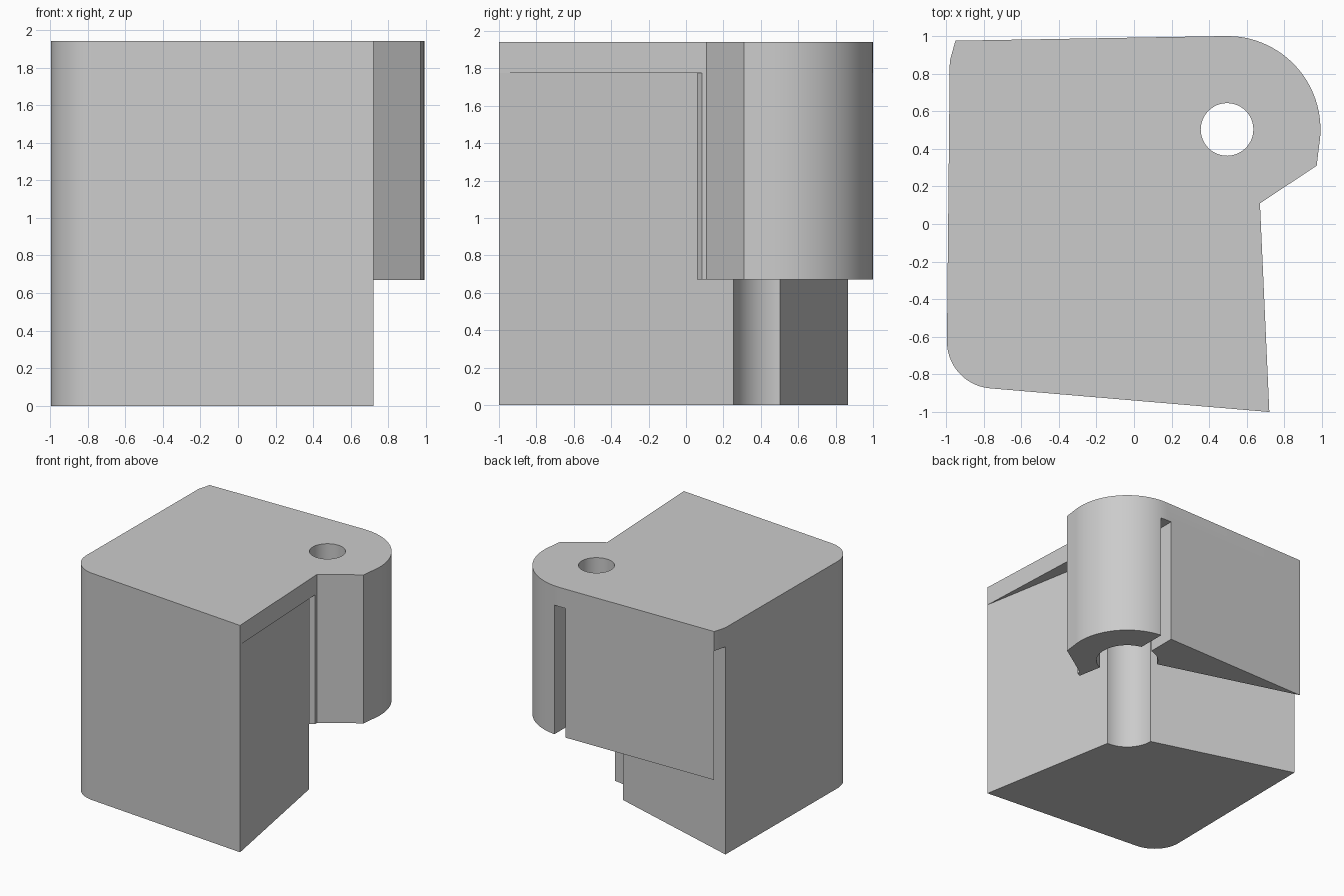
import bpy
import bmesh
from math import radians, sin, cos

if "Cube" in bpy.data.objects:
    bpy.data.objects.remove(bpy.data.objects["Cube"])

# Heights: foot of the hinge, underside of the lid, top
HINGE_Z, LID_Z, TOP_Z = 0.67, 1.775, 1.94
PIVOT = (0.495, 0.503)
OUTER_R, POCKET_R, BORE_R = 0.497, 0.25, 0.14

grey = bpy.data.materials.new("plain grey")
grey.use_nodes = True
grey.diffuse_color = (0.6, 0.6, 0.6, 1)
grey.node_tree.nodes["Principled BSDF"].inputs["Base Color"].default_value = (0.6, 0.6, 0.6, 1)


def arc(centre, radius, start, end, steps):
    angles = [radians(start + (end - start) * i / steps) for i in range(steps + 1)]
    return [(centre[0] + radius * cos(a), centre[1] + radius * sin(a)) for a in angles]


def prism(name, outline, bottom, top):
    """Upright solid from a plan outline."""
    bm = bmesh.new()
    base = bm.faces.new([bm.verts.new((x, y, bottom)) for x, y in outline])
    grown = bmesh.ops.extrude_face_region(bm, geom=[base])["geom"]
    bmesh.ops.translate(bm, vec=(0, 0, top - bottom),
                        verts=[v for v in grown if isinstance(v, bmesh.types.BMVert)])
    bmesh.ops.recalc_face_normals(bm, faces=bm.faces)
    mesh = bpy.data.meshes.new(name)
    bm.to_mesh(mesh)
    bm.free()
    mesh.materials.append(grey)
    obj = bpy.data.objects.new(name, mesh)
    bpy.context.collection.objects.link(obj)
    return obj


def combine(target, other, operation):
    mod = target.modifiers.new(operation, "BOOLEAN")
    mod.operation, mod.solver, mod.object = operation, "EXACT", other
    bpy.context.view_layer.objects.active = target
    bpy.ops.object.modifier_apply(modifier=mod.name)
    bpy.data.objects.remove(other)


# Shared plan outlines
back_tip, back_left, front_right = (-0.95, 0.975), (-0.98, 0.867), (0.72, -1.0)
slot_edge = (0.443, 0.999)
notch = [(0.671, 0.085), (0.67, 0.11), (0.972, 0.31)]
hinge_arc = arc(PIVOT, OUTER_R, -10, 84, 32)
round_corner = arc((-0.745, -0.625), 0.25, 180, 265, 24)

# Lid covering everything, with the pivot bore
lid = prism("hinged_block", [front_right] + notch + hinge_arc
            + [(PIVOT[0], 1.0), slot_edge, back_tip, back_left] + round_corner, LID_Z, TOP_Z)
bore = prism("bore_cutter", arc(PIVOT, BORE_R, 0, 352.5, 47), LID_Z - 0.1, TOP_Z + 0.1)
combine(lid, bore, "DIFFERENCE")

# Main block with a hollow quarter-round at the pivot
block = prism("main_block", [front_right] + arc(PIVOT, POCKET_R, 270, 180, 24)
              + [back_left] + round_corner, 0, LID_Z)

# Curved hinge shell, open toward the pivot
shell = prism("hinge_shell", notch + hinge_arc
              + arc(PIVOT, POCKET_R, 78, -67, 40) + [(0.632, 0.06)], HINGE_Z, LID_Z)

# Wedge-shaped back wall, tapering to the left corner
wall = prism("back_wall", [back_tip, slot_edge] + arc(PIVOT, POCKET_R, 102, 154, 14),
             HINGE_Z, LID_Z)

for part in (block, shell, wall):
    combine(lid, part, "UNION")

# Merge flat regions, then smooth only the curved walls
bm = bmesh.new()
bm.from_mesh(lid.data)
bmesh.ops.remove_doubles(bm, verts=bm.verts, dist=0.0001)
bmesh.ops.dissolve_limit(bm, angle_limit=radians(0.3), verts=bm.verts, edges=bm.edges)
bm.to_mesh(lid.data)
bm.free()
bpy.ops.object.select_all(action="DESELECT")
lid.select_set(True)
bpy.context.view_layer.objects.active = lid
bpy.ops.object.shade_smooth_by_angle(angle=radians(25))
